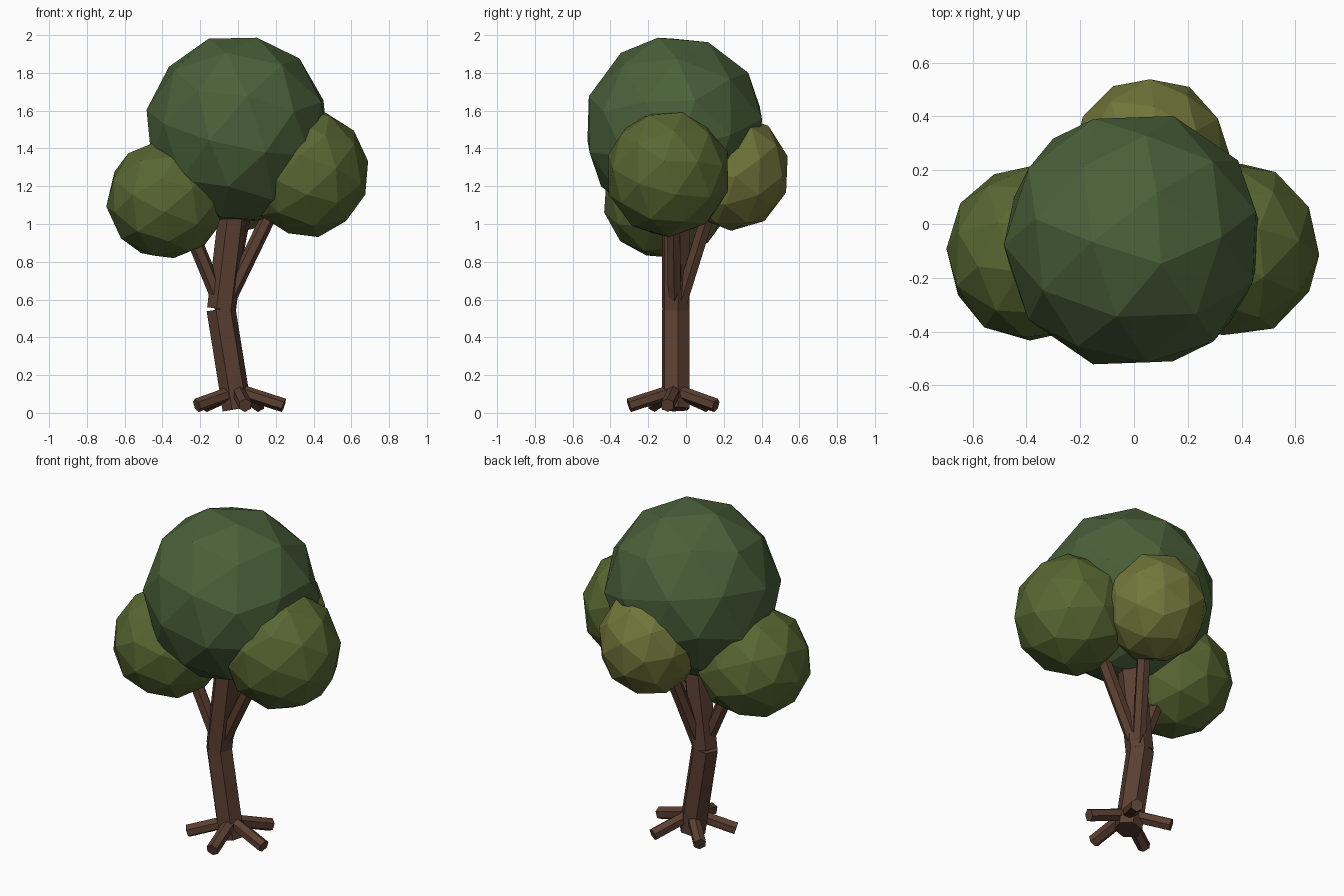
import bpy
from math import sin, cos, radians
from mathutils import Vector, Euler

if "Cube" in bpy.data.objects:
    bpy.data.objects.remove(bpy.data.objects["Cube"])


def material(name, rgb):
    m = bpy.data.materials.new(name)
    m.diffuse_color = (*rgb, 1)
    m.use_nodes = True
    m.node_tree.nodes["Principled BSDF"].inputs["Base Color"].default_value = m.diffuse_color
    return m


bark = material("bark", (0.105, 0.050, 0.032))
dark_green = material("dark_leaves", (0.068, 0.118, 0.042))
mid_green = material("mid_leaves", (0.100, 0.136, 0.032))
light_green = material("light_leaves", (0.165, 0.180, 0.042))


def limb(name, start, end, radius, turn=0):
    """Six-sided wooden cylinder between two points."""
    a, b = Vector(start), Vector(end)
    axis = b - a
    bpy.ops.mesh.primitive_cylinder_add(vertices=6, radius=radius, depth=axis.length)
    ob = bpy.context.object
    ob.name = name
    ob.rotation_mode = 'QUATERNION'
    spin = Euler((0, 0, radians(turn))).to_quaternion()
    ob.rotation_quaternion = axis.to_track_quat('Z', 'Y') @ spin
    ob.location = (a + b) / 2
    ob.data.materials.append(bark)


def foliage(name, centre, size, turn, mat):
    """Faceted leaf clump."""
    bpy.ops.mesh.primitive_ico_sphere_add(subdivisions=2, radius=1)
    ob = bpy.context.object
    ob.name = name
    ob.data.transform(Euler([radians(t) for t in turn]).to_matrix().to_4x4())
    ob.scale = size
    ob.location = centre
    ob.data.materials.append(mat)


# Trunk: two straight pieces meeting in a kink
limb("lower_trunk", (-0.005, -0.055, 0.02), (-0.09, -0.055, 0.55), 0.078, 10)
limb("upper_trunk", (-0.087, -0.055, 0.55), (-0.015, -0.055, 1.15), 0.078, 10)

# Branches reaching into the side clumps
limb("left_branch", (-0.08, -0.06, 0.55), (-0.30, -0.09, 1.08), 0.04)
limb("right_branch", (-0.06, -0.06, 0.58), (0.26, -0.07, 1.24), 0.04)
limb("back_branch", (-0.06, -0.03, 0.58), (0.06, 0.17, 1.22), 0.04)

# Five roots spread evenly around the base
for i in range(5):
    a = radians(-81 + 72 * i)
    limb(f"root_{i + 1}", (0, -0.06, 0.118),
         (0.245 * cos(a), -0.06 + 0.245 * sin(a), 0.04), 0.037)

# Crown and three smaller clumps
foliage("main_crown", (-0.003, -0.06, 1.5), (0.492, 0.488, 0.506), (14, 8, 20), dark_green)
foliage("left_clump", (-0.38, -0.108, 1.13), (0.32, 0.333, 0.32), (25, 12, 40), mid_green)
foliage("right_clump", (0.365, -0.095, 1.27), (0.33, 0.333, 0.345), (10, 20, 65), mid_green)
foliage("back_clump", (0.063, 0.252, 1.275), (0.292, 0.297, 0.312), (18, 30, 10), light_green)
